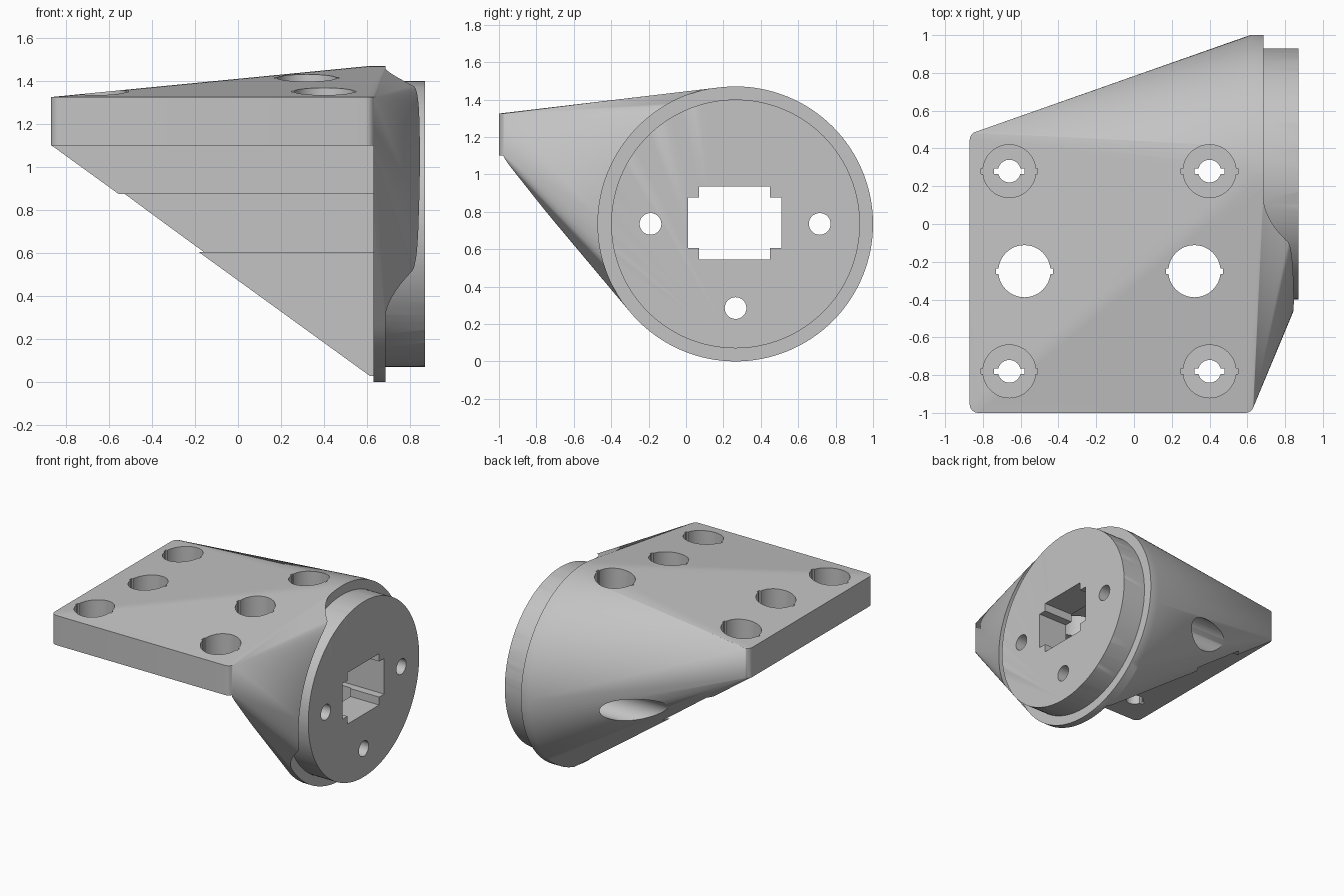
import bpy, bmesh
from math import cos, sin, pi, radians
from mathutils import Matrix, Vector

old = bpy.data.objects.get("Cube")
if old:
    bpy.data.objects.remove(old, do_unlink=True)

grey = bpy.data.materials.new("light_grey")
grey.use_nodes = True
GREY = (0.55, 0.55, 0.55, 1)
grey.diffuse_color = GREY
grey.node_tree.nodes["Principled BSDF"].inputs["Base Color"].default_value = GREY

CY, CZ = 0.265, 0.735          # flange axis
BIG, SMALL = 0.735, 0.665      # flange and collar radii
X_WALL, X_STEP, X_END = 0.63, 0.685, 0.87


def make(name, bm):
    bmesh.ops.recalc_face_normals(bm, faces=bm.faces)
    mesh = bpy.data.meshes.new(name)
    bm.to_mesh(mesh)
    bm.free()
    mesh.materials.append(grey)
    ob = bpy.data.objects.new(name, mesh)
    bpy.context.collection.objects.link(ob)
    return ob


def box(lo, hi):
    lo, hi = Vector(lo), Vector(hi)
    bm = bmesh.new()
    bmesh.ops.create_cube(bm, size=1, matrix=Matrix.Translation((lo + hi) / 2) @ Matrix.Diagonal((*(hi - lo), 1)))
    return make("cutter", bm)


def rod(axis, a, b, start, end, r, n=48):
    """Cylinder along z at x=a, y=b, or along x at y=a, z=b."""
    mid = (start + end) / 2
    if axis == "z":
        m = Matrix.Translation((a, b, mid))
    else:
        m = Matrix.Translation((mid, a, b)) @ Matrix.Rotation(pi / 2, 4, "Y")
    bm = bmesh.new()
    bmesh.ops.create_cone(bm, cap_ends=True, segments=n, radius1=r, radius2=r, depth=end - start, matrix=m)
    return make("cutter", bm)


def cut(target, cutter):
    mod = target.modifiers.new("cut", "BOOLEAN")
    mod.operation, mod.solver, mod.object = "DIFFERENCE", "EXACT", cutter
    bpy.ops.object.select_all(action="DESELECT")
    bpy.context.view_layer.objects.active = target
    target.select_set(True)
    bpy.ops.object.modifier_apply(modifier=mod.name)
    bpy.data.objects.remove(cutter, do_unlink=True)


# Body: hull around a rounded plate, the flange and the collar
bm = bmesh.new()
R = 0.045
for cx, cy, turn in ((0.635 - R, 0.49 - R, 0), (-0.87 + R, 0.49 - R, 1),
                     (-0.87 + R, -1 + R, 2), (0.635 - R, -1 + R, 3)):
    for i in range(7):
        t = (turn + i / 6) * pi / 2
        for z in (1.1, 1.325):
            bm.verts.new((cx + R * cos(t), cy + R * sin(t), z))
N = 128
for x, r in ((0.615, BIG), (X_STEP, BIG), (X_END, SMALL)):
    for i in range(N):
        t = 2 * pi * i / N
        bm.verts.new((x, CY + r * cos(t), CZ + r * sin(t)))
hull = bmesh.ops.convex_hull(bm, input=bm.verts)
junk = {v for v in hull["geom_interior"] + hull["geom_unused"] if isinstance(v, bmesh.types.BMVert)}
bmesh.ops.delete(bm, geom=list(junk), context="VERTS")
body = make("angled_mounting_bracket", bm)

# Groove around the collar
groove = rod("x", CY, CZ, X_STEP, 1.0, BIG + 0.001, N)
cut(groove, rod("x", CY, CZ, 0.5, 1.2, SMALL, N))
cut(body, groove)

# Open space under the plate and the channel in the rear gusset
cut(body, box((-1.2, -1.5, -0.5), (X_WALL, 0.46, 1.1)))
cut(body, box((-1.2, 0.3, 0.605), (X_WALL + 0.02, 0.51, 0.875)))

# Stepped socket through the flange
cut(body, box((0.5, 0.01, 0.605), (1, 0.51, 0.875)))
cut(body, box((0.5, 0.07, 0.545), (1, 0.45, 0.935)))

# Flange screw holes and the access bore behind the rear one
for y, z in ((-0.19, CZ), (0.715, CZ), (CY, 0.285)):
    cut(body, rod("x", y, z, 0.5, 1, 0.058))
cut(body, rod("x", 0.715, CZ, -1, X_WALL, 0.105))

# Counterbored plate holes with side notches
for x in (-0.66, 0.40):
    for y in (0.28, -0.78):
        cut(body, rod("z", x, y, 1.17, 1.7, 0.14))
        cut(body, box((x - 0.15, y - 0.014, 1.17), (x + 0.15, y + 0.014, 1.7)))
        cut(body, rod("z", x, y, 1.0, 1.3, 0.06))
        cut(body, box((x - 0.08, y - 0.014, 1.0), (x + 0.08, y + 0.014, 1.3)))

# Wide plate holes
for x in (-0.58, 0.32):
    cut(body, rod("z", x, -0.25, 1.0, 1.7, 0.138))
    cut(body, box((x - 0.15, -0.264, 1.0), (x + 0.15, -0.236, 1.7)))

bpy.ops.object.select_all(action="DESELECT")
body.select_set(True)
bpy.context.view_layer.objects.active = body
bpy.ops.object.shade_smooth_by_angle(angle=radians(30))
